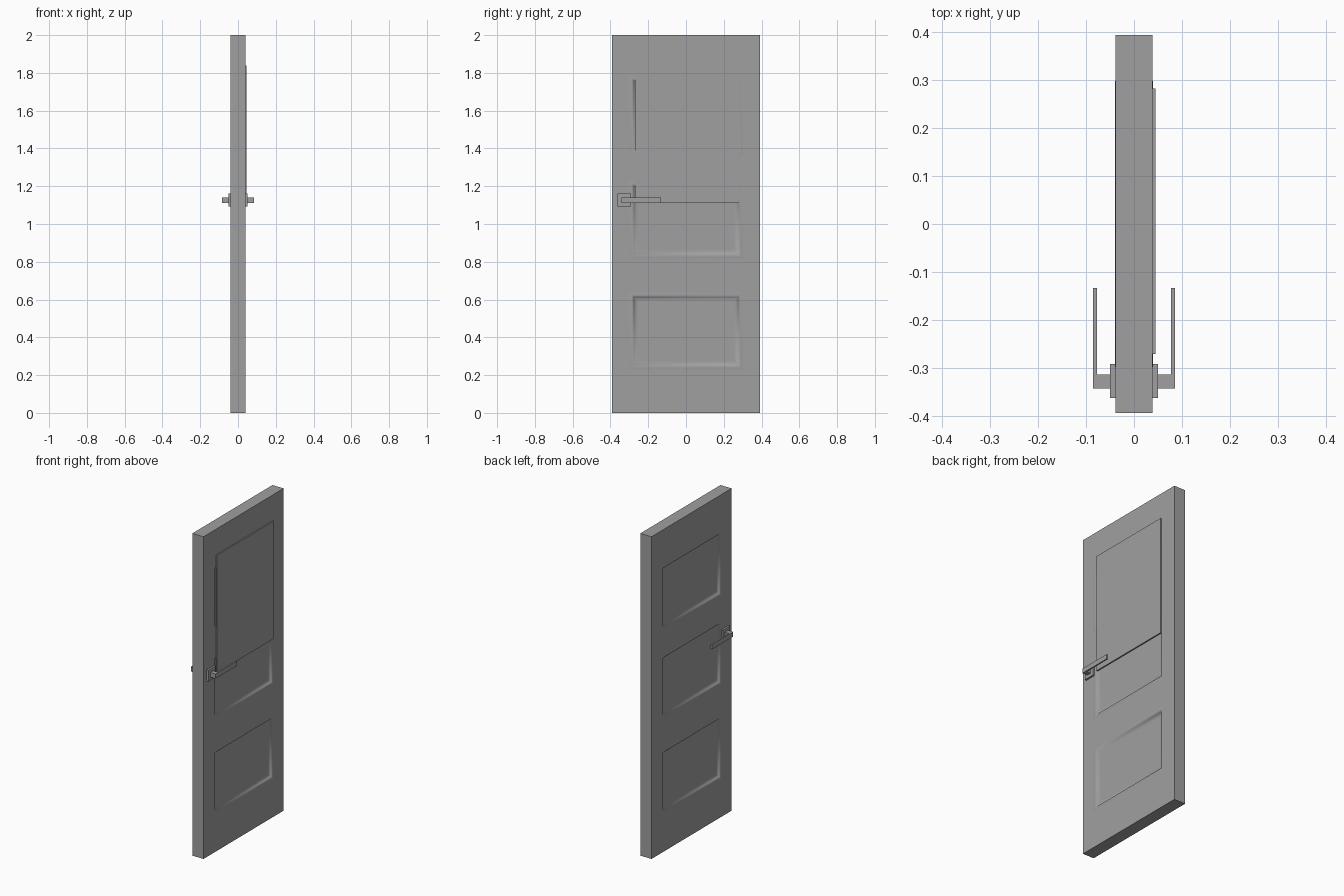
import bpy
import bmesh

cube = bpy.data.objects.get("Cube")
if cube:
    bpy.data.objects.remove(cube, do_unlink=True)

# One plain grey for every part
grey = bpy.data.materials.new("plain grey")
grey.use_nodes = True
colour = (0.35, 0.35, 0.35, 1.0)
grey.diffuse_color = colour
grey.node_tree.nodes["Principled BSDF"].inputs["Base Color"].default_value = colour


def finish(bm, name):
    bmesh.ops.remove_doubles(bm, verts=bm.verts, dist=1e-5)
    bmesh.ops.recalc_face_normals(bm, faces=bm.faces)
    mesh = bpy.data.meshes.new(name)
    bm.to_mesh(mesh)
    bm.free()
    mesh.materials.append(grey)
    obj = bpy.data.objects.new(name, mesh)
    bpy.context.collection.objects.link(obj)
    return obj


def box(name, x, y, z):
    bm = bmesh.new()
    bmesh.ops.create_cube(bm, size=1)
    for v in bm.verts:
        v.co = [(r[0] + r[1]) / 2 + c * (r[1] - r[0]) for r, c in zip((x, y, z), v.co)]
    return finish(bm, name)


def quad(bm, points, smooth=False):
    face = bm.faces.new([bm.verts.new(p) for p in points])
    face.smooth = smooth


HALF_T, HALF_W, HEIGHT = 0.0385, 0.393, 2.0
PANEL_HALF = 0.30
PANELS = [(0.23, 0.637), (0.818, 1.225), (1.368, 1.782)]
# Moulding section: distance in from the panel edge, offset from the door face
MOULDING = [(0, 0), (0.008, 0.0012), (0.015, 0.001), (0.020, -0.001),
            (0.024, -0.006), (0.031, -0.011), (0.039, -0.0125), (0.046, -0.013)]


def panel(bm, side, z0, z1):
    def ring(d, h):
        x, y = side * (HALF_T + h), PANEL_HALF - d
        return [(x, -y, z0 + d), (x, y, z0 + d), (x, y, z1 - d), (x, -y, z1 - d)]
    rings = [ring(*p) for p in MOULDING]
    for a, b in zip(rings, rings[1:]):
        for i in range(4):
            j = (i + 1) % 4
            quad(bm, [a[i], a[j], b[j], b[i]], smooth=True)
    quad(bm, rings[-1])


# Door slab with three moulded panels on each side
bm = bmesh.new()
ys = [-HALF_W, -PANEL_HALF, PANEL_HALF, HALF_W]
zs = [0.0] + [z for p in PANELS for z in p] + [HEIGHT]
for side in (-1, 1):
    x = side * HALF_T
    for iy, (y0, y1) in enumerate(zip(ys, ys[1:])):
        for iz, (z0, z1) in enumerate(zip(zs, zs[1:])):
            if iy == 1 and iz % 2 == 1:
                panel(bm, side, z0, z1)
            else:
                quad(bm, [(x, y0, z0), (x, y1, z0), (x, y1, z1), (x, y0, z1)])
T = HALF_T
for z in (0.0, HEIGHT):
    for a, b in zip(ys, ys[1:]):
        quad(bm, [(-T, a, z), (T, a, z), (T, b, z), (-T, b, z)])
for y in (-HALF_W, HALF_W):
    for a, b in zip(zs, zs[1:]):
        quad(bm, [(-T, y, a), (T, y, a), (T, y, b), (-T, y, b)])
finish(bm, "door_slab")

# Thin sheet fixed over the upper half of the left side
box("upper_sheet", (0.0375, 0.045), (-0.27, 0.282), (1.11, 1.84))

# Lever handle on each side
for side, label in ((1, "left"), (-1, "right")):
    def span(a, b):
        return tuple(sorted((side * a, side * b)))
    box(label + "_handle_plate", span(0.037, 0.05), (-0.362, -0.291), (1.092, 1.162))
    box(label + "_handle_stem", span(0.05, 0.085), (-0.342, -0.313), (1.112, 1.141))
    box(label + "_handle_lever", span(0.0765, 0.085), (-0.313, -0.133), (1.112, 1.141))
